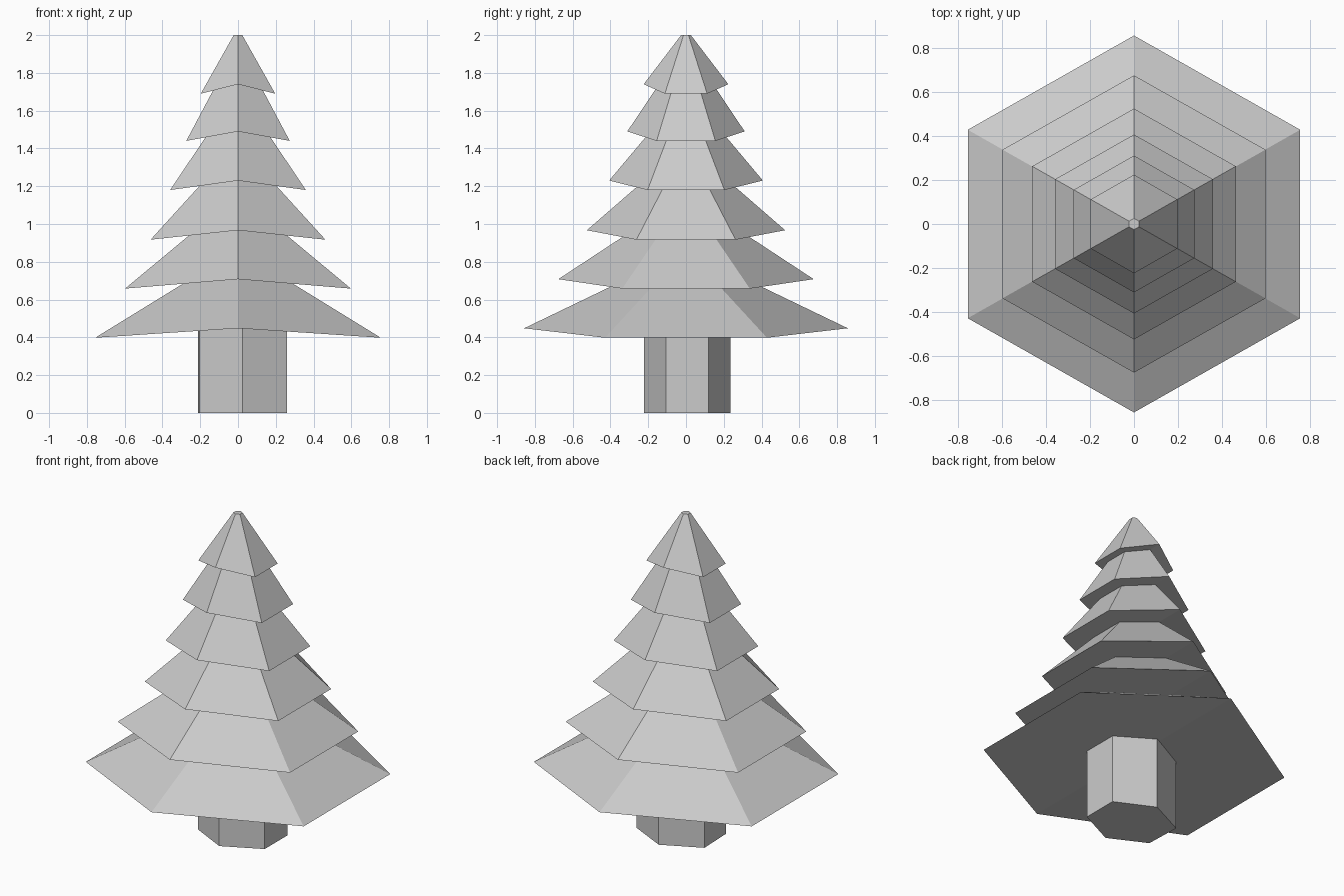
import bpy
from math import sin, cos, radians

if "Cube" in bpy.data.objects:
    bpy.data.objects.remove(bpy.data.objects["Cube"])


def make_object(name, verts, faces):
    mesh = bpy.data.meshes.new(name)
    mesh.from_pydata(verts, [], faces)
    mesh.update()
    obj = bpy.data.objects.new(name, mesh)
    bpy.context.collection.objects.link(obj)


def ring_sides():
    # side quads between lower ring 0-5 and upper ring 6-11
    return [(k, (k + 1) % 6, 6 + (k + 1) % 6, 6 + k) for k in range(6)]


def tier(name, width, depth, z, z_top, tip):
    # six-sided skirt; front and back points are raised above the side corners
    lower, upper = [], []
    for k in range(6):
        a = radians(90 + 60 * k)
        x = width * cos(a) / cos(radians(30))
        y = depth * sin(a)
        lower.append((x, y, z + (0.05 if k % 3 == 0 else 0)))
        upper.append((x * tip, y * tip, z_top))
    faces = ring_sides() + [tuple(range(6, 12)), (3, 2, 1, 0), (0, 5, 4, 3)]
    make_object(name, lower + upper, faces)


# Foliage tiers: half width, half depth, corner height, top height, top size ratio
tiers = [
    (0.756, 0.857, 0.398, 0.84, 0.05),
    (0.598, 0.676, 0.658, 1.13, 0.05),
    (0.463, 0.525, 0.917, 1.40, 0.05),
    (0.359, 0.407, 1.18, 1.69, 0.05),
    (0.274, 0.311, 1.44, 1.93, 0.05),
    (0.197, 0.224, 1.69, 2.00, 0.115),
]
for i, t in enumerate(tiers):
    tier(f"foliage_tier_{i + 1}", *t)

# Slightly off-centre hexagonal trunk
outline = [(0.025, 0.235), (-0.212, 0.12), (-0.204, -0.107),
           (0.025, -0.222), (0.26, -0.107), (0.26, 0.12)]
verts = [(x, y, z) for z in (0, 0.48) for x, y in outline]
make_object("trunk", verts, ring_sides() + [(5, 4, 3, 2, 1, 0), tuple(range(6, 12))])
